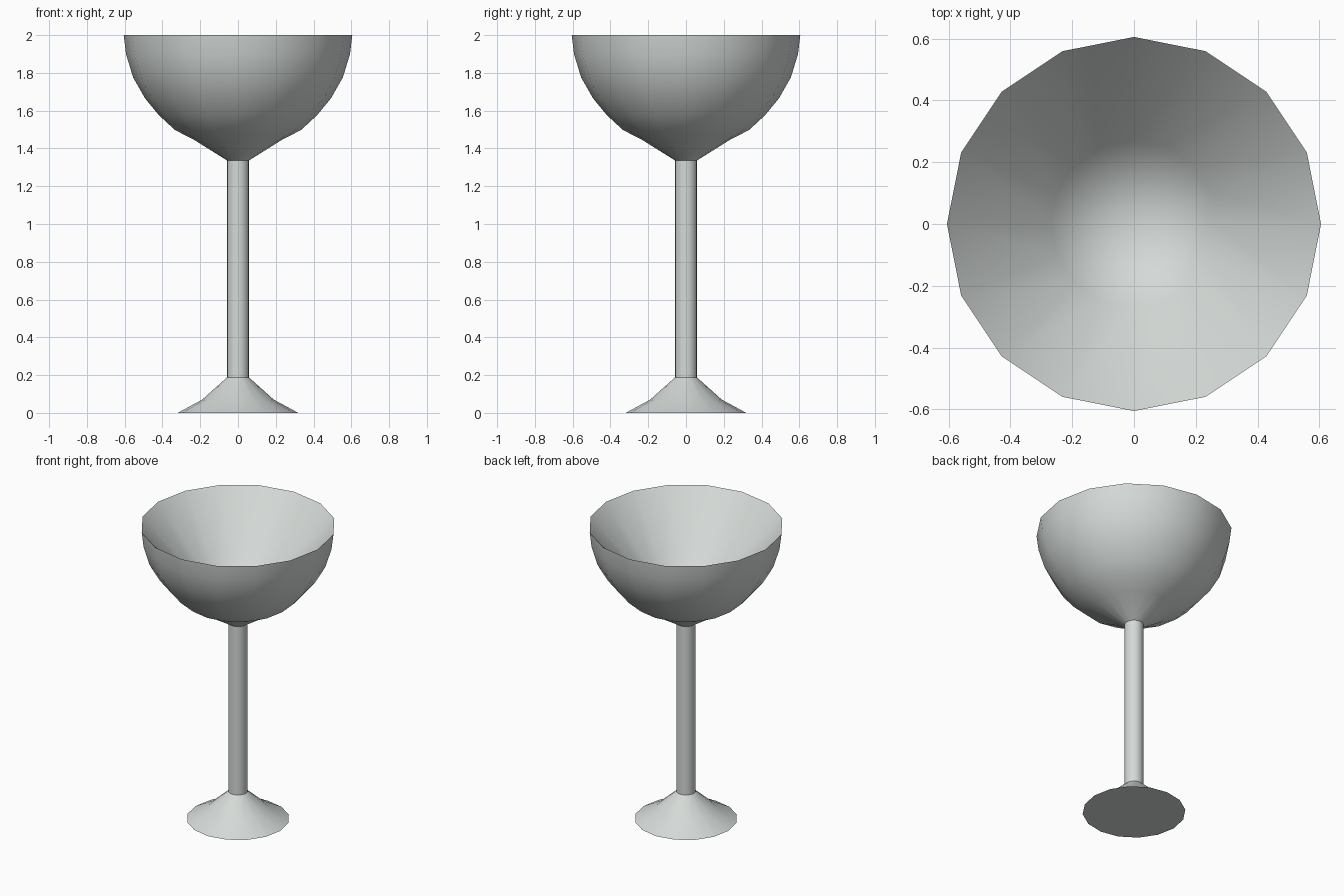
import bpy, bmesh, math

if "Cube" in bpy.data.objects:
    bpy.data.objects.remove(bpy.data.objects["Cube"])

SIDES = 16

# Pale grey with a faint green tint
grey = bpy.data.materials.new("pale_grey")
grey.diffuse_color = (0.66, 0.70, 0.68, 1)
grey.use_nodes = True
grey.node_tree.nodes["Principled BSDF"].inputs["Base Color"].default_value = grey.diffuse_color


def lathe(name, profile):
    """Revolve (radius, height) points around z; radius 0 makes a pole."""
    bm = bmesh.new()
    rings = []
    for r, z in profile:
        if r == 0:
            rings.append([bm.verts.new((0, 0, z))] * SIDES)
        else:
            rings.append([bm.verts.new((r * math.cos(i * math.tau / SIDES),
                                        r * math.sin(i * math.tau / SIDES), z))
                          for i in range(SIDES)])
    for a, b in zip(rings, rings[1:]):
        for i in range(SIDES):
            j = (i + 1) % SIDES
            quad = [a[i], a[j], b[j], b[i]]
            bm.faces.new(list(dict.fromkeys(quad)))
    bmesh.ops.recalc_face_normals(bm, faces=bm.faces)
    mesh = bpy.data.meshes.new(name)
    bm.to_mesh(mesh)
    bm.free()
    mesh.materials.append(grey)
    obj = bpy.data.objects.new(name, mesh)
    bpy.context.collection.objects.link(obj)
    bpy.ops.object.select_all(action='DESELECT')
    obj.select_set(True)
    bpy.context.view_layer.objects.active = obj
    bpy.ops.object.shade_smooth_by_angle(angle=math.radians(40))
    return obj


# Flared foot with a flat underside
lathe("foot", [(0, 0), (0.319, 0), (0.19, 0.07), (0.059, 0.187)])

# Straight stem
lathe("stem", [(0.059, 0.187), (0.059, 1.337)])

# Bowl: rounded outer wall up to a thin rim, then a conical inner wall
outer = [(0.059, 1.337), (0.235, 1.447), (0.333, 1.497), (0.418, 1.575),
         (0.492, 1.665), (0.555, 1.775), (0.593, 1.9), (0.605, 2.0)]
inner = [(0.27, 1.63), (0, 1.38)]
lathe("bowl", outer + inner)
